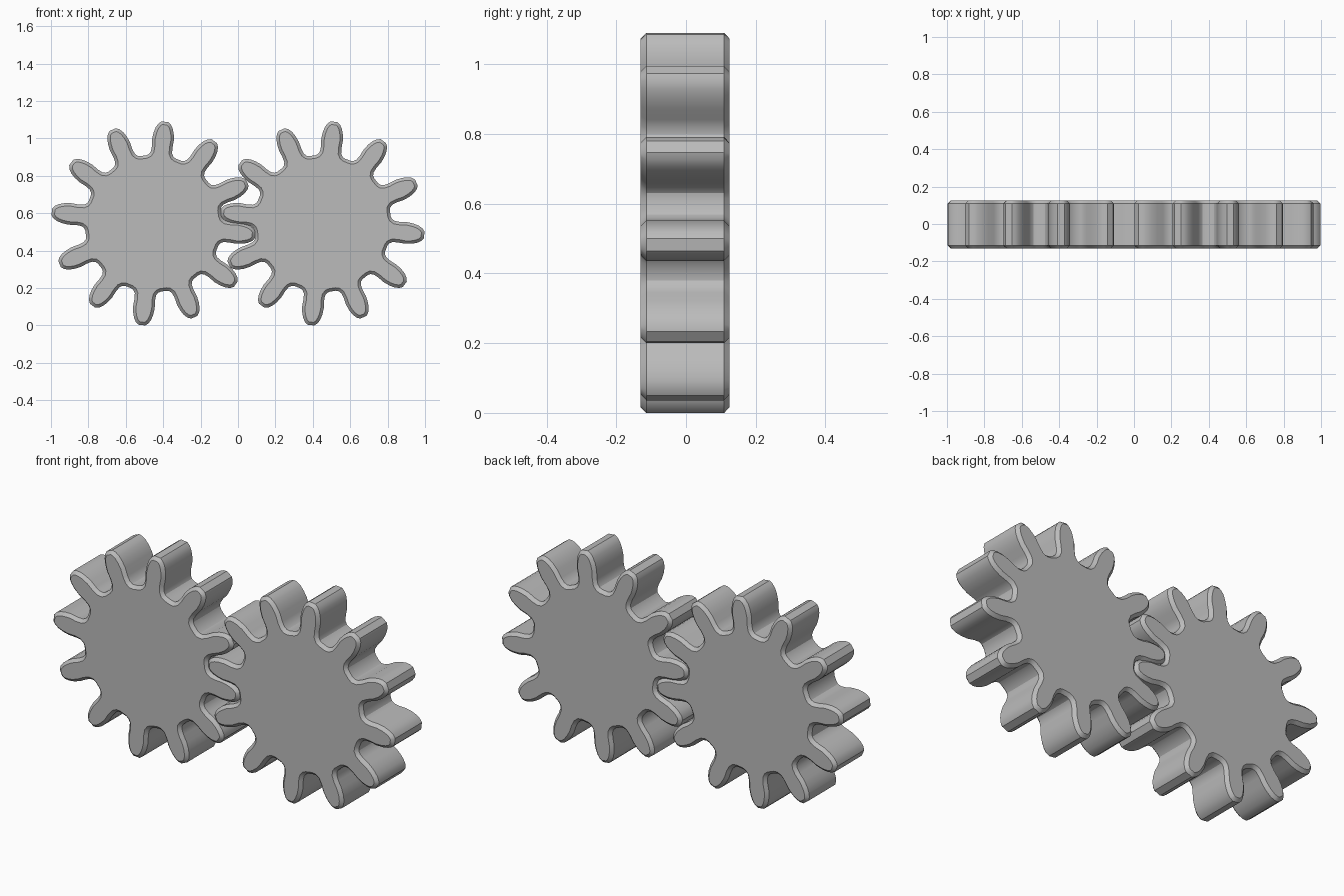
import bpy, bmesh, math

cube = bpy.data.objects.get("Cube")
if cube:
    bpy.data.objects.remove(cube, do_unlink=True)

TEETH = 12
PHASE = math.radians(-6.5)
CENTER_Z = 0.545
FRONT, BACK = -0.13, 0.125

# Half of one tooth: radial distance and half width, from root to tip
HALF_TOOTH = [(0.358, 0.079), (0.366, 0.066), (0.382, 0.057), (0.41, 0.055),
              (0.45, 0.058), (0.485, 0.054), (0.513, 0.046), (0.534, 0.034),
              (0.547, 0.018)]

steel = bpy.data.materials.new("steel_grey")
steel.use_nodes = True
steel.diffuse_color = (0.5, 0.5, 0.5, 1)
steel.node_tree.nodes["Principled BSDF"].inputs["Base Color"].default_value = (0.5, 0.5, 0.5, 1)


def gear(name, center_x):
    bm = bmesh.new()
    tooth = [(r, -w) for r, w in HALF_TOOTH] + [(r, w) for r, w in reversed(HALF_TOOTH)]
    outline = []
    for k in range(TEETH):
        a = PHASE + k * math.tau / TEETH
        for r, w in tooth:
            x = r * math.cos(a) - w * math.sin(a)
            z = r * math.sin(a) + w * math.cos(a)
            outline.append(bm.verts.new((center_x + x, FRONT, CENTER_Z + z)))
    # Extrude the outline into a thick wheel
    cap = bm.faces.new(outline)
    out = bmesh.ops.extrude_face_region(bm, geom=[cap], use_keep_orig=True)
    for v in out["geom"]:
        if isinstance(v, bmesh.types.BMVert):
            v.co.y = BACK
    bmesh.ops.recalc_face_normals(bm, faces=bm.faces[:])
    # Chamfer the rims of both faces
    rims = [e for e in bm.edges if abs(e.verts[0].co.y - e.verts[1].co.y) < 0.001]
    bmesh.ops.bevel(bm, geom=rims, offset=0.016, segments=1,
                    affect='EDGES', clamp_overlap=True)
    mesh = bpy.data.meshes.new(name)
    bm.to_mesh(mesh)
    bm.free()
    mesh.materials.append(steel)
    obj = bpy.data.objects.new(name, mesh)
    bpy.context.collection.objects.link(obj)
    return obj


# Two interlocking wheels, fused into one solid
wheels = gear("gear_pair", -0.452)
partner = gear("partner_gear", 0.452)
join = wheels.modifiers.new("fuse", 'BOOLEAN')
join.operation = 'UNION'
join.solver = 'EXACT'
join.object = partner

bpy.ops.object.select_all(action='DESELECT')
wheels.select_set(True)
bpy.context.view_layer.objects.active = wheels
bpy.ops.object.modifier_apply(modifier=join.name)
bpy.data.objects.remove(partner, do_unlink=True)
bpy.ops.object.shade_smooth_by_angle(angle=math.radians(28))
